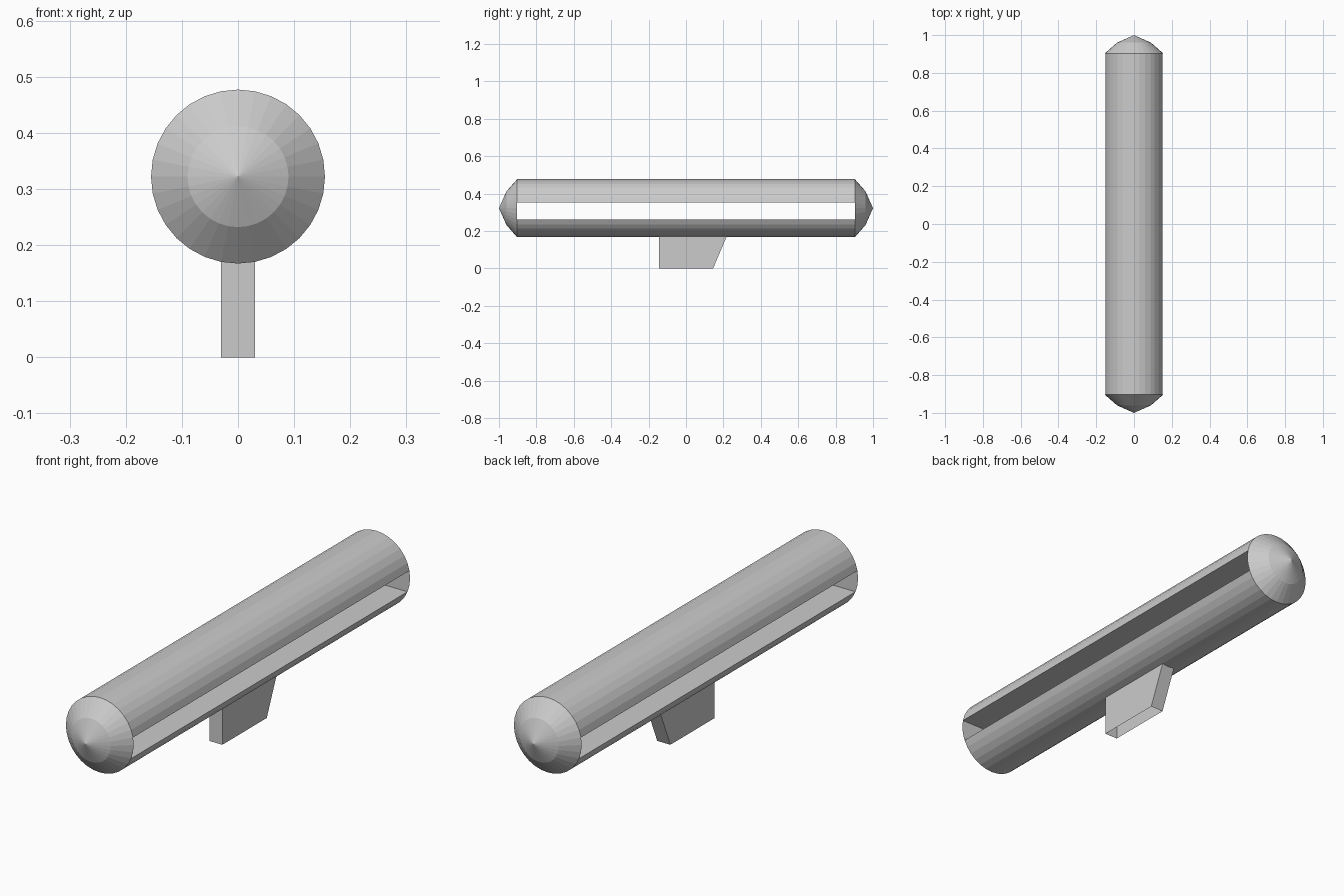
import bpy, bmesh, math

if "Cube" in bpy.data.objects:
    bpy.data.objects.remove(bpy.data.objects["Cube"])

SIDES = 32
R = 0.155        # body radius
ZC = 0.322       # body axis height
YE = 0.903       # half length of the straight body
STEP = 2 * math.pi / SIDES


def make_object(name, bm):
    bmesh.ops.recalc_face_normals(bm, faces=bm.faces)
    mesh = bpy.data.meshes.new(name)
    bm.to_mesh(mesh)
    bm.free()
    obj = bpy.data.objects.new(name, mesh)
    bpy.context.collection.objects.link(obj)
    return obj


def ring(bm, r, y, first=0, count=SIDES):
    """Points on the round section, counted in steps of one side."""
    return [bm.verts.new((r * math.cos((first + i) * STEP), y,
                          ZC + r * math.sin((first + i) * STEP)))
            for i in range(count)]


def bridge(bm, a, b):
    n = len(a)
    for i in range(n):
        j = (i + 1) % n
        bm.faces.new((a[i], a[j], b[j], b[i]))


def shell(name, first, count):
    """Part of the body: an arc closed by a flat chord, open at the ends."""
    bm = bmesh.new()
    bridge(bm, ring(bm, R, -YE, first, count), ring(bm, R, YE, first, count))
    return make_object(name, bm)


def end_cap(name, side):
    """Two-step pointed cap with a flat inner disc."""
    bm = bmesh.new()
    base = ring(bm, R, side * YE)
    mid = ring(bm, 0.09, side * 0.96)
    tip = bm.verts.new((0, side, ZC))
    bm.faces.new(base)
    bridge(bm, base, mid)
    for i in range(SIDES):
        bm.faces.new((mid[i], mid[(i + 1) % SIDES], tip))
    return make_object(name, bm)


# body halves with the open slot between them
shell("upper_body", 1, 15)
shell("lower_body", -14, 13)

# pointed ends
end_cap("front_cap", -1)
end_cap("rear_cap", 1)

# foot: raked at the rear, open underneath
bm = bmesh.new()
profile = [(-0.145, 0), (0.145, 0), (0.218, 0.172), (-0.145, 0.172)]
left, right = [[bm.verts.new((x, y, z)) for y, z in profile] for x in (-0.03, 0.03)]
bm.faces.new(left)
bm.faces.new(right)
for i in (1, 2, 3):
    j = (i + 1) % 4
    bm.faces.new((left[i], left[j], right[j], right[i]))
make_object("foot", bm)
